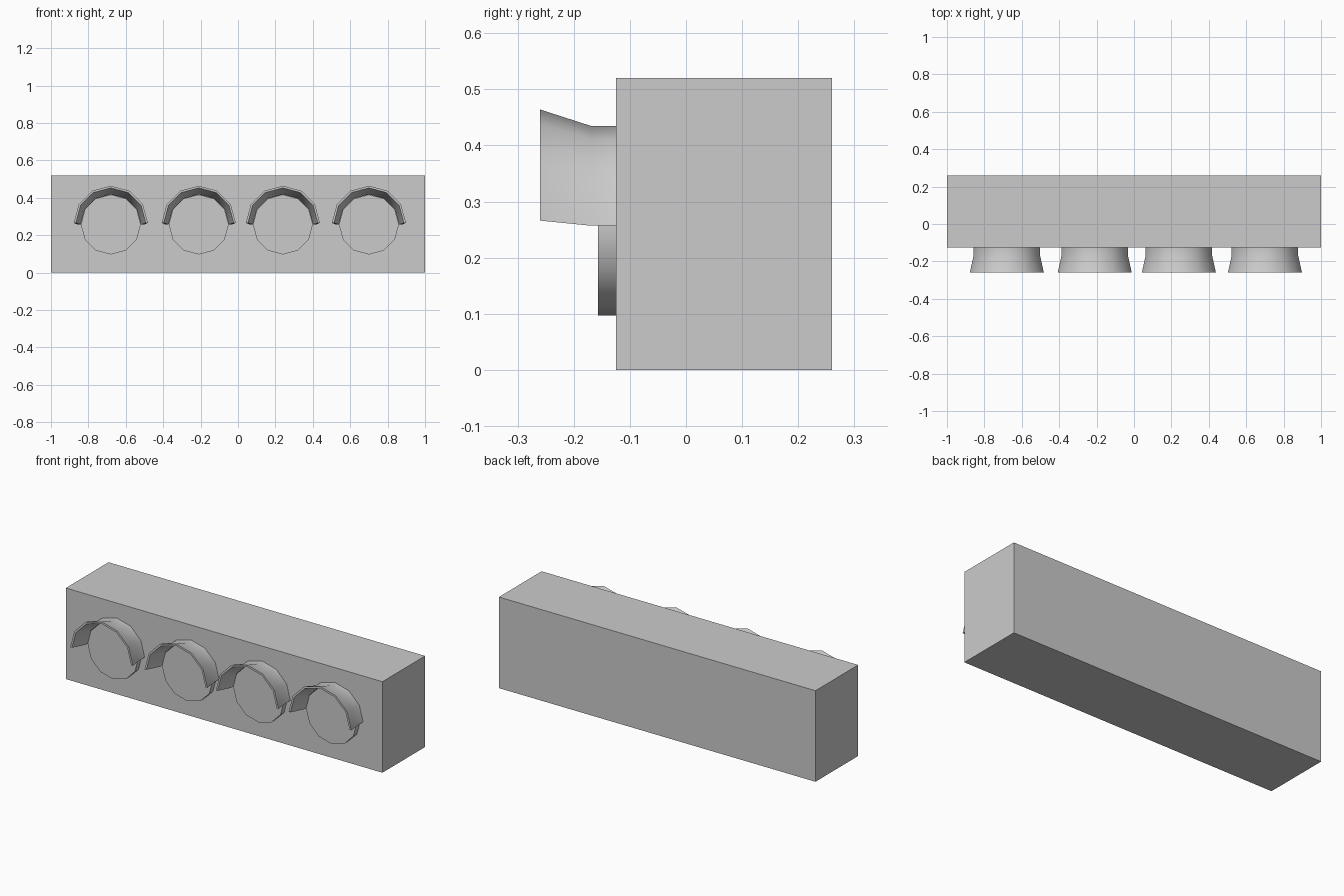
import bpy, bmesh
from math import pi, sin, cos, radians

if "Cube" in bpy.data.objects:
    bpy.data.objects.remove(bpy.data.objects["Cube"])

XS = (-0.68, -0.21, 0.24, 0.70)
CZ = 0.257


def finish(bm, name, smooth=False):
    bmesh.ops.recalc_face_normals(bm, faces=bm.faces)
    mesh = bpy.data.meshes.new(name)
    bm.to_mesh(mesh)
    bm.free()
    obj = bpy.data.objects.new(name, mesh)
    bpy.context.collection.objects.link(obj)
    if smooth:
        bpy.ops.object.select_all(action='DESELECT')
        obj.select_set(True)
        bpy.context.view_layer.objects.active = obj
        bpy.ops.object.shade_smooth_by_angle(angle=radians(40))
    return obj


def housing():
    bm = bmesh.new()
    bmesh.ops.create_cube(bm, size=1)
    for v in bm.verts:
        v.co = (v.co.x * 2, v.co.y * 0.385 + 0.0675, (v.co.z + 0.5) * 0.52)
    finish(bm, "housing")


def lens(x):
    # Short twelve-sided disc facing forward
    bm = bmesh.new()
    rings = [[bm.verts.new((x + 0.16 * cos(i * pi / 6), y, CZ + 0.16 * sin(i * pi / 6)))
              for i in range(12)] for y in (-0.157, -0.125)]
    for i in range(12):
        j = (i + 1) % 12
        bm.faces.new((rings[0][i], rings[0][j], rings[1][j], rings[1][i]))
    bm.faces.new(rings[0])
    bm.faces.new(rings[1])
    finish(bm, "lens", True)


def visor(x):
    # Closed wall section (y, radius, centre height) swept over a half circle
    section = [(-0.125, 0.178, CZ), (-0.17, 0.178, CZ), (-0.26, 0.198, 0.266),
               (-0.26, 0.187, 0.266), (-0.17, 0.161, CZ), (-0.125, 0.161, CZ)]
    bm = bmesh.new()
    arcs = [[bm.verts.new((x + r * cos(i * pi / 6), y, cz + r * sin(i * pi / 6)))
             for y, r, cz in section] for i in range(7)]
    n = len(section)
    for a, b in zip(arcs, arcs[1:]):
        for k in range(n):
            m = (k + 1) % n
            bm.faces.new((a[k], a[m], b[m], b[k]))
    # Flat lower ends
    for a in (arcs[0], arcs[-1]):
        bm.faces.new((a[0], a[1], a[4], a[5]))
        bm.faces.new((a[1], a[2], a[3], a[4]))
    finish(bm, "visor", True)


housing()
for x in XS:
    lens(x)
    visor(x)
